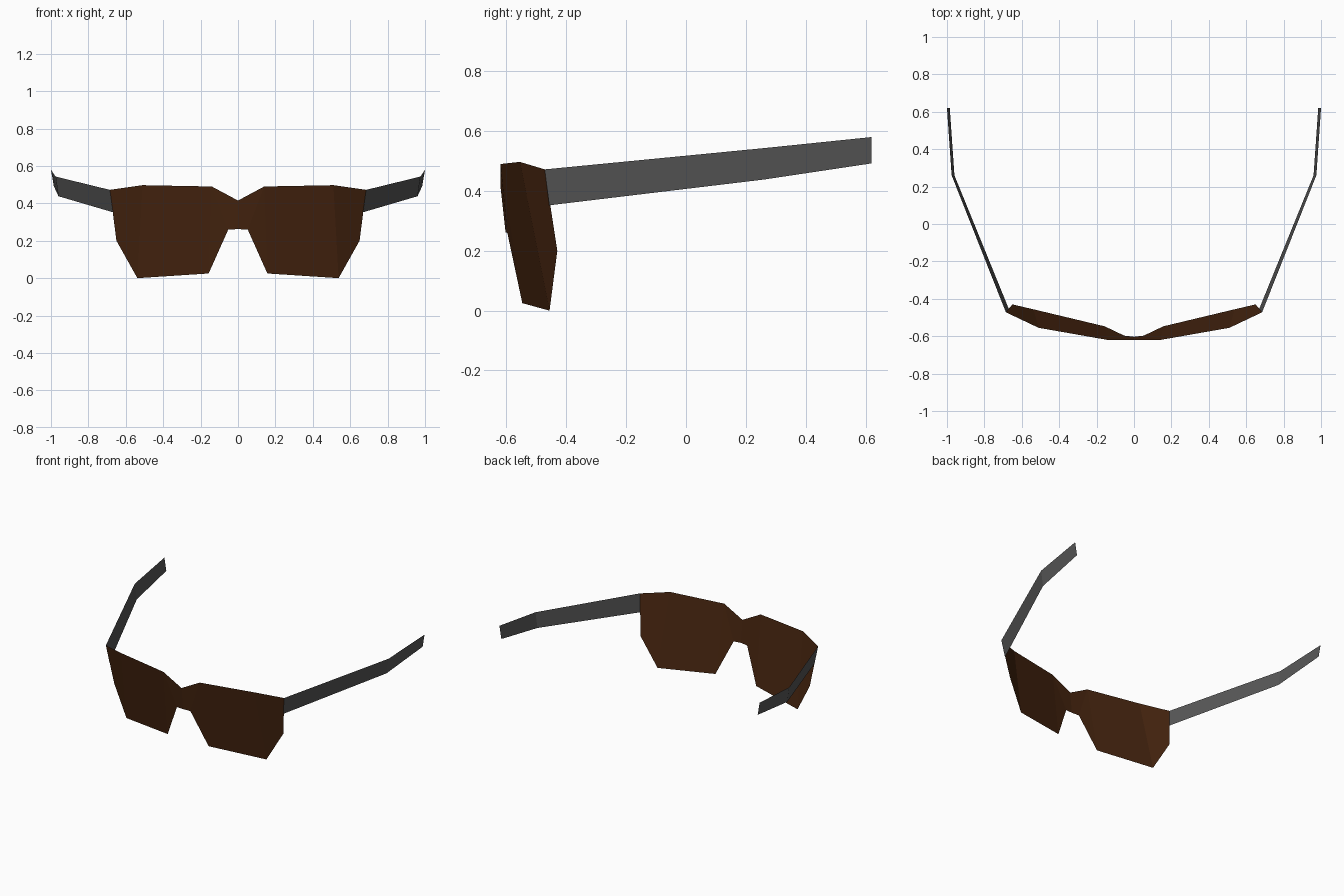
import bpy
import bmesh

if "Cube" in bpy.data.objects:
    bpy.data.objects.remove(bpy.data.objects["Cube"])


def material(name, color):
    m = bpy.data.materials.new(name)
    m.diffuse_color = (*color, 1)
    m.use_nodes = True
    m.node_tree.nodes["Principled BSDF"].inputs["Base Color"].default_value = m.diffuse_color
    return m


def sheet(name, points, faces, mat, mirror=False):
    """Thin flat-faced sheet, optionally mirrored and welded across x = 0."""
    bm = bmesh.new()
    verts = [bm.verts.new(p) for p in points]
    for f in faces:
        bm.faces.new([verts[i] for i in f])
    if mirror:
        bmesh.ops.mirror(bm, geom=bm.verts[:] + bm.edges[:] + bm.faces[:],
                         axis='X', merge_dist=0.001)
    bmesh.ops.recalc_face_normals(bm, faces=bm.faces[:])
    me = bpy.data.meshes.new(name)
    bm.to_mesh(me)
    bm.free()
    me.materials.append(mat)
    ob = bpy.data.objects.new(name, me)
    bpy.context.collection.objects.link(ob)
    return ob


brown = material("dark_brown", (0.061, 0.018, 0.0048))
grey = material("dark_grey", (0.095, 0.095, 0.095))

# Wraparound lens sheet: right half outline from bridge top, clockwise
lens = [(0, -.62, .415), (.14, -.62, .49), (.51, -.555, .497), (.685, -.472, .472),
        (.65, -.43, .2), (.538, -.456, 0), (.157, -.547, .025), (.052, -.597, .26),
        (0, -.603, .262)]
sheet("lens", lens, [(0, 1, 7, 8), (1, 6, 7), (1, 2, 5, 6), (2, 3, 4, 5)],
      brown, mirror=True)

# Temple arms: lower and upper point at hinge, bend and tip
arm = [(.668, -.457, .352), (.685, -.472, .472),
       (.96, .26, .438), (.975, .26, .543),
       (.985, .62, .492), (1, .62, .58)]
for side, sx in (("left", -1), ("right", 1)):
    sheet(side + "_temple_arm", [(sx * x, y, z) for x, y, z in arm],
          [(0, 2, 3, 1), (2, 4, 5, 3)], grey)
